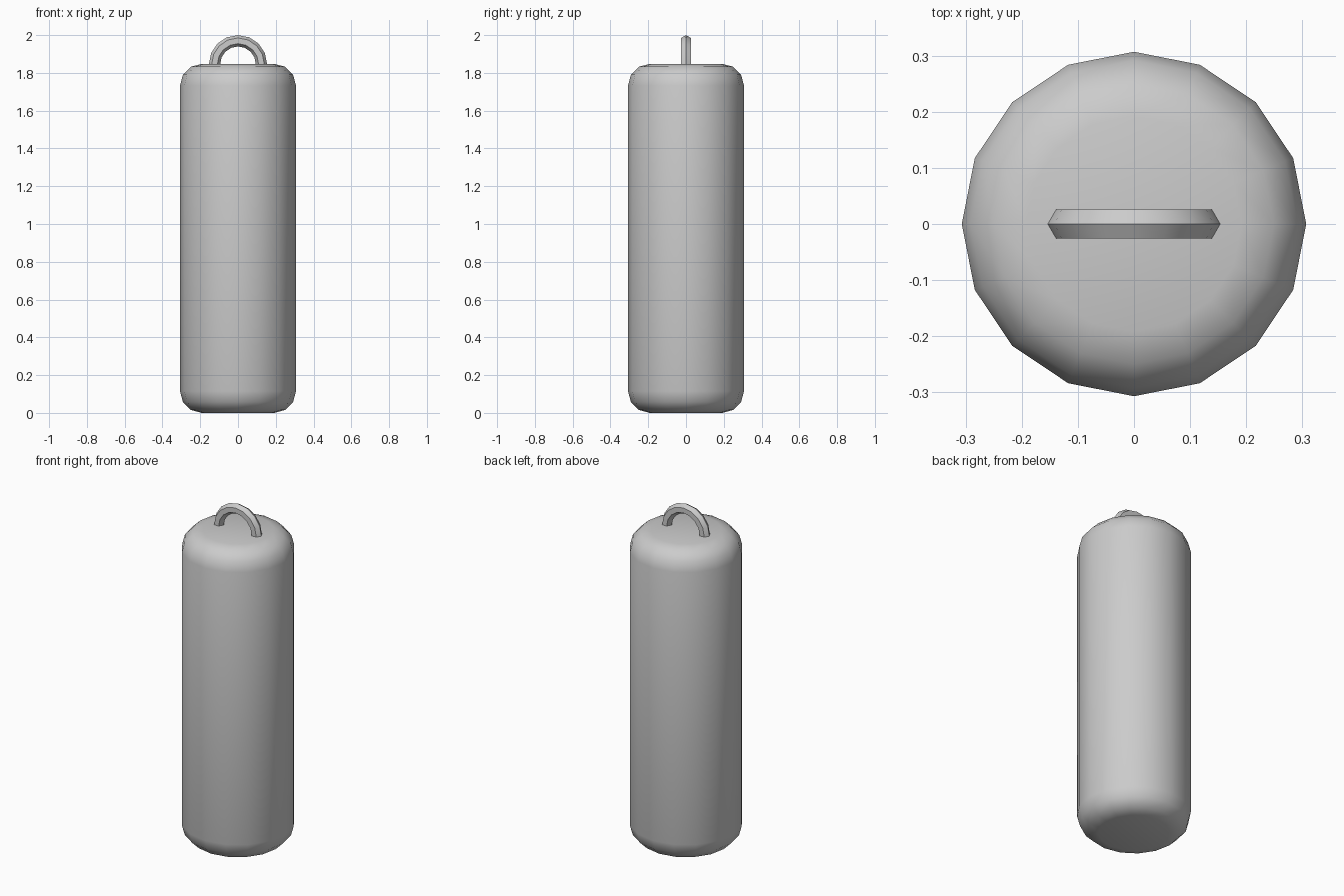
import bpy, bmesh
from math import sin, cos, pi, radians

if "Cube" in bpy.data.objects:
    bpy.data.objects.remove(bpy.data.objects["Cube"])


def loft(name, rings):
    """Skin closed rings of points and cap both ends."""
    bm = bmesh.new()
    loops = [[bm.verts.new(p) for p in ring] for ring in rings]
    n = len(loops[0])
    for a, b in zip(loops, loops[1:]):
        for i in range(n):
            j = (i + 1) % n
            bm.faces.new((a[i], a[j], b[j], b[i]))
    bm.faces.new(loops[0][::-1])
    bm.faces.new(loops[-1])
    bmesh.ops.recalc_face_normals(bm, faces=bm.faces)
    mesh = bpy.data.meshes.new(name)
    bm.to_mesh(mesh)
    bm.free()
    obj = bpy.data.objects.new(name, mesh)
    bpy.context.collection.objects.link(obj)
    bpy.ops.object.select_all(action='DESELECT')
    obj.select_set(True)
    bpy.context.view_layer.objects.active = obj
    bpy.ops.object.shade_smooth_by_angle(angle=radians(40))
    return obj


# Cylindrical body with rounded rims, 16 sides
radius, height, rim, sides = 0.307, 1.848, 0.115, 16
steps = [k * pi / 6 for k in range(4)]
bottom = [(radius - rim + rim * sin(t), rim - rim * cos(t)) for t in steps]
profile = bottom + [(r, height - z) for r, z in reversed(bottom)]
loft("body", [[(r * cos(2 * pi * i / sides), r * sin(2 * pi * i / sides), z)
               for i in range(sides)] for r, z in profile])

# Half-ring hanging loop on top, hexagonal section
major, minor, base = 0.124, 0.03, 1.846
rings = []
for k in range(9):
    a = pi * k / 8
    ring = []
    for i in range(6):
        b = pi * i / 3
        d = major + minor * cos(b)
        ring.append((d * cos(a), minor * sin(b), base + d * sin(a)))
    rings.append(ring)
loft("hanging_loop", rings)
